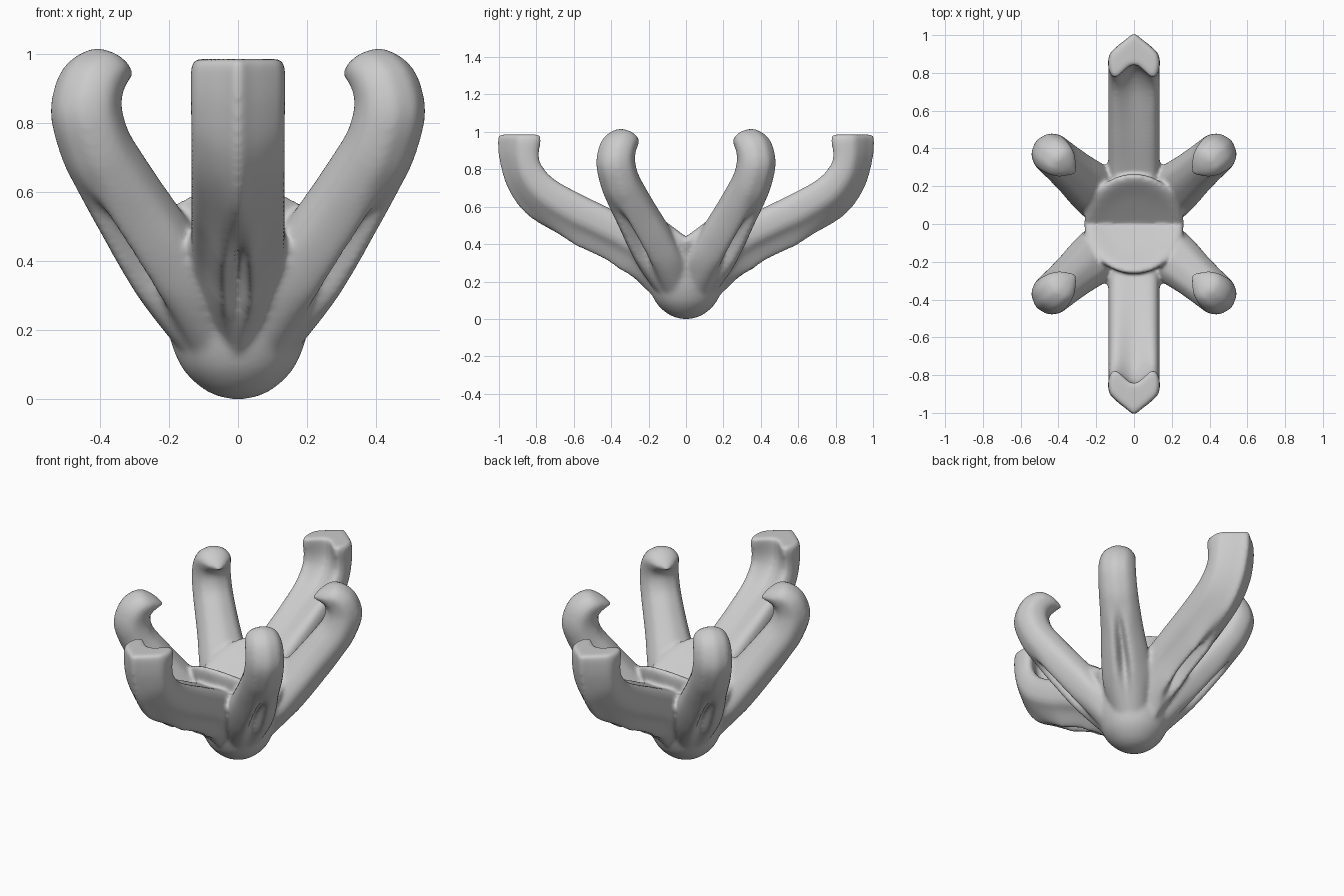
import bpy, bmesh
from math import sin, cos, pi, radians

if "Cube" in bpy.data.objects:
    bpy.data.objects.remove(bpy.data.objects["Cube"])


def catmull(pts, n, closed=False):
    """Smooth dense curve through tuples of any length."""
    out, m = [], len(pts)
    for i in range(m if closed else m - 1):
        idx = [(i + k) % m if closed else min(max(i + k, 0), m - 1) for k in (-1, 0, 1, 2)]
        p = [pts[j] for j in idx]
        for s in range(n):
            t = s / n
            out.append(tuple(0.5 * (2 * b + (c - a) * t + (2 * a - 5 * b + 4 * c - d) * t * t
                                    + (3 * b - a - 3 * c + d) * t ** 3)
                             for a, b, c, d in zip(*p)))
    if not closed:
        out.append(tuple(pts[-1]))
    return out


def bridge(bm, rings):
    """Closed tube from a list of equal-length rings."""
    rows = [[bm.verts.new(p) for p in r] for r in rings]
    n = len(rows[0])
    for a, b in zip(rows, rows[1:]):
        for i in range(n):
            bm.faces.new((a[i], a[(i + 1) % n], b[(i + 1) % n], b[i]))
    for row, ring in ((rows[0], rings[0]), (rows[-1], rings[-1])):
        c = bm.verts.new([sum(p[k] for p in ring) / n for k in range(3)])
        for i in range(n):
            bm.faces.new((row[i], row[(i + 1) % n], c))


def arm(bm, stations, half_section, angle):
    """Stations: outer r,z, inner r,z, half width, outer groove, inner notch."""
    ca, sa = cos(angle), sin(angle)
    rings = []
    for ro, zo, ri, zi, w, groove, notch in catmull(stations, 6):
        sec = list(half_section)
        groove = max(groove, 0)
        sec[0] = (groove, 0)
        sec[1] = (sec[1][0] * (1 - min(1, groove * 5)), sec[1][1])
        sec[-1] = (1 - max(notch, 0), 0)
        sec += [(u, -v) for u, v in reversed(sec[1:-1])]
        ring = []
        for u, v in catmull(sec, 4, True):
            r, z, s = ro + (ri - ro) * u, zo + (zi - zo) * u, v * w
            ring.append((r * ca - s * sa, r * sa + s * ca, z))
        rings.append(ring)
    bridge(bm, rings)


bm = bmesh.new()

# Rounded base, its top folded into a valley along x
profile = [(0.01, -0.001), (0.06, 0.009), (0.11, 0.036), (0.16, 0.087), (0.193, 0.16),
           (0.215, 0.25), (0.24, 0.34), (0.265, 0.41), (0.23, 0.44), (0.14, 0.43), (0.01, 0.425)]
rings = []
for r, z in catmull(profile, 4):
    lift = 0.75 * min(1, max(0, (z - 0.28) / 0.14))
    rings.append([(r * cos(2 * pi * i / 48), r * sin(2 * pi * i / 48),
                   z + lift * r * abs(sin(2 * pi * i / 48))) for i in range(48)])
bridge(bm, rings)

# Two broad arms along y, keeled outside and notched inside
broad_section = [(0, 0), (0.12, 0.3), (0.31, 0.72), (0.5, 1.0), (0.82, 1.02), (1.0, 0.75), (0.9, 0)]
broad = [
    (0.13, 0.08, 0.00, 0.40, 0.12, 0.00, 0.0),
    (0.27, 0.19, 0.15, 0.47, 0.13, 0.06, 0.0),
    (0.41, 0.30, 0.30, 0.535, 0.13, 0.26, 0.0),
    (0.54, 0.365, 0.43, 0.60, 0.13, 0.24, 0.02),
    (0.67, 0.428, 0.56, 0.665, 0.13, 0.10, 0.05),
    (0.85, 0.555, 0.70, 0.745, 0.13, 0.00, 0.12),
    (0.95, 0.69, 0.77, 0.82, 0.13, 0.00, 0.2),
    (0.997, 0.84, 0.785, 0.88, 0.131, 0.00, 0.27),
    (1.008, 0.95, 0.775, 0.955, 0.131, 0.00, 0.3),
    (1.00, 0.986, 0.78, 0.986, 0.12, 0.00, 0.3),
]
for a in (90, 270):
    arm(bm, broad, broad_section, radians(a))

# Four round diagonal arms, splayed at the root, ending in pointed inward hooks
round_section = [(0, 0), (0.04, 0.3), (0.15, 0.7), (0.48, 1.0), (0.84, 0.74), (0.96, 0.35), (1, 0)]
hooked = [
    (0.14, 0.08, 0.00, 0.36, 0.12, 0.00, 0),
    (0.285, 0.24, 0.13, 0.40, 0.142, 0.10, 0),
    (0.385, 0.36, 0.225, 0.51, 0.138, 0.30, 0),
    (0.485, 0.485, 0.325, 0.625, 0.123, 0.22, 0),
    (0.57, 0.59, 0.405, 0.72, 0.115, 0.03, 0),
    (0.635, 0.69, 0.46, 0.79, 0.111, 0.00, 0),
    (0.68, 0.83, 0.48, 0.85, 0.108, 0.00, 0),
    (0.64, 0.957, 0.475, 0.885, 0.104, 0.00, 0),
    (0.55, 1.016, 0.46, 0.905, 0.09, 0.00, 0),
    (0.475, 0.995, 0.44, 0.92, 0.06, 0.00, 0),
    (0.415, 0.947, 0.41, 0.932, 0.012, 0.00, 0),
]
for a in (40.5, 139.5, 220.5, 319.5):
    arm(bm, hooked, round_section, radians(a))

bmesh.ops.recalc_face_normals(bm, faces=bm.faces)
mesh = bpy.data.meshes.new("six_armed_holder")
bm.to_mesh(mesh)
bm.free()
body = bpy.data.objects.new("six_armed_holder", mesh)
bpy.context.collection.objects.link(body)

# Fuse the parts into one skin and soften the joins
fuse = body.modifiers.new("fuse", 'REMESH')
fuse.mode = 'VOXEL'
fuse.voxel_size = 0.011
fuse.use_smooth_shade = True
soft = body.modifiers.new("soften", 'SMOOTH')
soft.factor = 0.5
soft.iterations = 9
